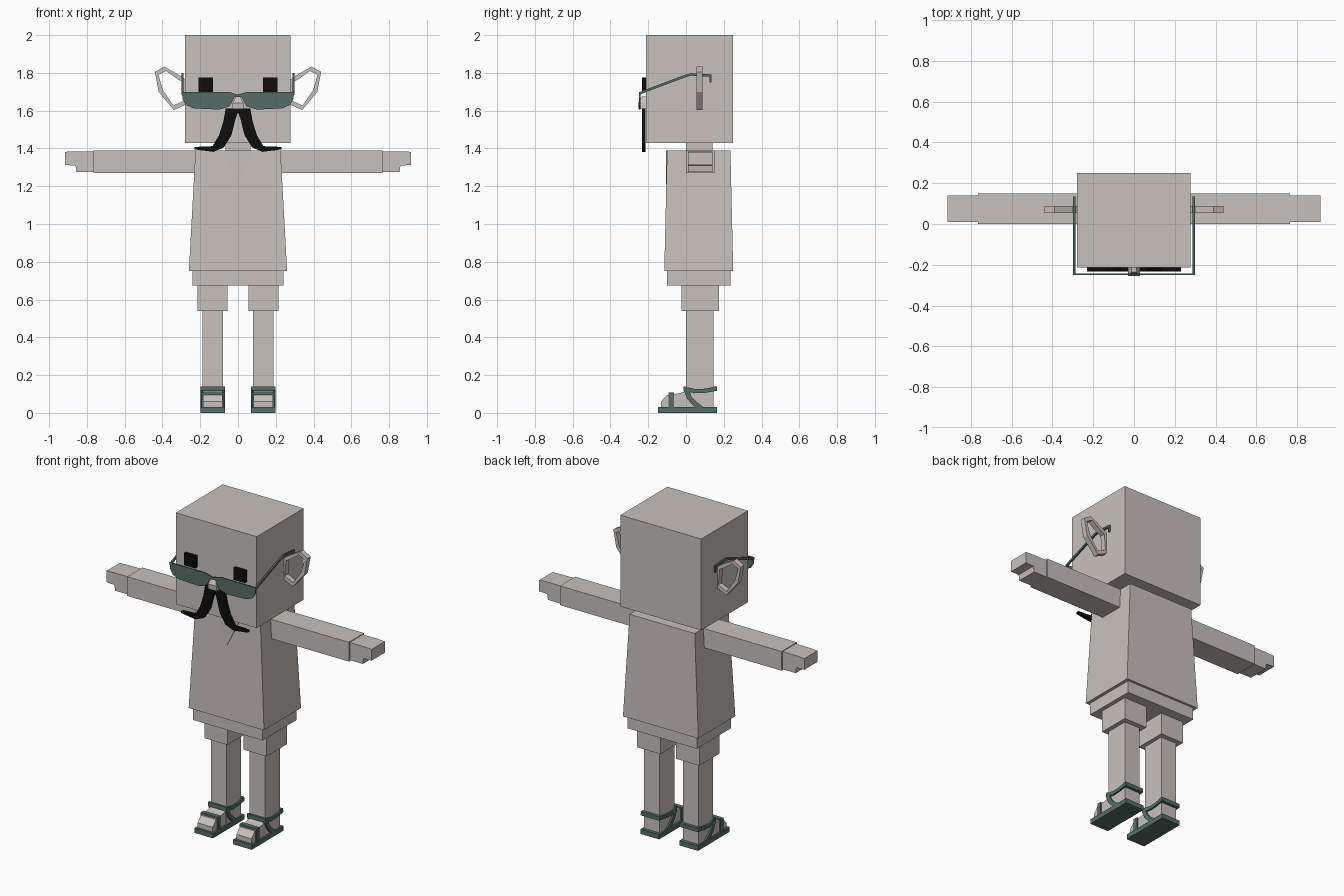
import bpy, bmesh
from mathutils import Vector

cube = bpy.data.objects.get("Cube")
if cube:
    bpy.data.objects.remove(cube, do_unlink=True)


def material(name, rgb):
    m = bpy.data.materials.new(name)
    m.use_nodes = True
    m.diffuse_color = (*rgb, 1)
    bsdf = m.node_tree.nodes["Principled BSDF"]
    bsdf.inputs["Base Color"].default_value = (*rgb, 1)
    bsdf.inputs["Roughness"].default_value = 0.8
    return m


stone = material("warm grey", (0.58, 0.535, 0.505))
green = material("dark green", (0.09, 0.155, 0.135))
black = material("black", (0.004, 0.004, 0.004))


def finish(name, bm, mat):
    bmesh.ops.recalc_face_normals(bm, faces=bm.faces)
    me = bpy.data.meshes.new(name)
    bm.to_mesh(me)
    bm.free()
    me.materials.append(mat)
    ob = bpy.data.objects.new(name, me)
    bpy.context.collection.objects.link(ob)
    return ob


def loft(name, mat, *rings):
    """Skin a stack of equal rings and cap both ends."""
    bm = bmesh.new()
    loops = [[bm.verts.new(p) for p in ring] for ring in rings]
    n = len(loops[0])
    for a, b in zip(loops, loops[1:]):
        for i in range(n):
            j = (i + 1) % n
            bm.faces.new((a[i], a[j], b[j], b[i]))
    bm.faces.new(loops[0])
    bm.faces.new(loops[-1])
    return finish(name, bm, mat)


def rect(x0, x1, y0, y1, z):
    return [(x0, y0, z), (x1, y0, z), (x1, y1, z), (x0, y1, z)]


def box(name, mat, x, y, z):
    return loft(name, mat, rect(*x, *y, z[0]), rect(*x, *y, z[1]))


def front_plate(name, mat, pts, y, s=1):
    """Extrude an x-z outline along y."""
    return loft(name, mat, *[[(s * a, d, b) for a, b in pts] for d in y])


def side_plate(name, mat, pts, x, s=1):
    """Extrude a y-z outline along x."""
    return loft(name, mat, *[[(s * d, a, b) for a, b in pts] for d in x])


def band(path, width):
    """Outline of a strip that follows an open y-z path."""
    vs = [Vector(p) for p in path]
    left, right = [], []
    for i, v in enumerate(vs):
        t = (vs[min(i + 1, len(vs) - 1)] - vs[max(i - 1, 0)]).normalized()
        n = Vector((-t.y, t.x)) * width / 2
        left.append(v + n)
        right.append(v - n)
    return left + right[::-1]


def ring(name, mat, pts, inset, y, s):
    """Flat faceted hoop with an open middle."""
    c = sum((Vector(p) for p in pts), Vector((0, 0))) / len(pts)
    inner = [Vector(p) + (c - Vector(p)).normalized() * inset for p in pts]
    bm = bmesh.new()
    loops = [[bm.verts.new((s * p[0], d, p[1])) for p in ps]
             for ps, d in ((pts, y[0]), (pts, y[1]), (inner, y[1]), (inner, y[0]))]
    for k in range(4):
        a, b = loops[k], loops[(k + 1) % 4]
        for i in range(len(pts)):
            j = (i + 1) % len(pts)
            bm.faces.new((a[i], a[j], b[j], b[i]))
    return finish(name, bm, mat)


# Head, neck and clothing
box("head", stone, (-0.28, 0.278), (-0.213, 0.25), (1.43, 2.0))
box("neck", stone, (-0.065, 0.065), (0, 0.14), (1.36, 1.44))
loft("shirt", stone, rect(-0.26, 0.26, -0.115, 0.25, 0.75),
     rect(-0.225, 0.225, -0.1, 0.235, 1.39))
front_plate("collar", stone, [(-0.088, 1.388), (0.088, 1.388), (0, 1.21)], (-0.107, -0.099))
box("shorts", stone, (-0.24, 0.24), (-0.1, 0.235), (0.675, 0.76))

# Nose and the bridge of the glasses
loft("nose", stone, rect(-0.03, 0.03, -0.252, -0.21, 1.608),
     rect(-0.028, 0.028, -0.255, -0.21, 1.64),
     rect(-0.012, 0.012, -0.235, -0.21, 1.675))

ear = [(0.27, 1.76), (0.305, 1.785), (0.39, 1.833), (0.44, 1.805),
       (0.42, 1.70), (0.34, 1.603), (0.27, 1.635)]
lens = [(0, 1.685), (0.05, 1.70), (0.298, 1.70), (0.293, 1.66), (0.275, 1.63),
        (0.235, 1.612), (0.10, 1.606), (0.045, 1.622), (0.018, 1.672), (0, 1.672)]
whisker = [(0, 1.612), (0.065, 1.612), (0.078, 1.54), (0.10, 1.47), (0.135, 1.412),
           (0.23, 1.408), (0.23, 1.395), (0.13, 1.382), (0.075, 1.405),
           (0.035, 1.47), (0.012, 1.56), (0, 1.592)]
temple = [(-0.248, 1.69), (-0.2, 1.71), (0, 1.785), (0.03, 1.792), (0.135, 1.785)]
hand = [(0.76, 1.275), (0.855, 1.275), (0.86, 1.31), (0.915, 1.312),
        (0.915, 1.382), (0.86, 1.385), (0.76, 1.385)]
foot = [(-0.132, 0.02), (-0.132, 0.06), (-0.1, 0.095), (-0.03, 0.105), (0.03, 0.125),
        (0.145, 0.11), (0.145, 0.02)]

for s, side in ((1, "left"), (-1, "right")):
    def span(a, b):
        return (a, b) if s > 0 else (-b, -a)

    # Face details
    box(side + "_eye", black, span(0.132, 0.21), (-0.234, -0.21), (1.70, 1.775))
    ring(side + "_ear", stone, ear, 0.024, (0.055, 0.088), s)
    front_plate(side + "_moustache", black, whisker, (-0.232, -0.214), s)

    # Glasses
    front_plate(side + "_lens", green, lens, (-0.25, -0.242), s)
    side_plate(side + "_temple", green, band(temple, 0.013), (0.288, 0.298), s)
    box(side + "_temple_tip", green, span(0.288, 0.298), (0.125, 0.136), (1.75, 1.79))

    # Arms
    box(side + "_arm", stone, span(0.2, 0.765), (0, 0.15), (1.27, 1.39))
    front_plate(side + "_hand", stone, hand, (0.01, 0.14), s)

    # Legs
    box(side + "_shorts_leg", stone, span(0.055, 0.215), (-0.025, 0.175), (0.54, 0.69))
    box(side + "_leg", stone, span(0.08, 0.188), (0, 0.145), (0.025, 0.55))
    side_plate(side + "_foot", stone, foot, (0.082, 0.186), s)

    # Sandals
    box(side + "_sole", green, span(0.07, 0.198), (-0.147, 0.165), (0, 0.03))
    box(side + "_toe_strap", green, span(0.075, 0.193), (-0.092, -0.064), (0.03, 0.108))
    box(side + "_ankle_front", green, span(0.07, 0.198), (-0.012, 0.003), (0.115, 0.14))
    box(side + "_ankle_back", green, span(0.07, 0.198), (0.142, 0.163), (0.115, 0.14))
    for edge, x in (("inner", (0.07, 0.083)), ("outer", (0.185, 0.198))):
        side_plate(f"{side}_{edge}_ankle_strap", green,
                   band([(-0.01, 0.128), (0.05, 0.115), (0.1, 0.117), (0.163, 0.128)], 0.022), x, s)
        side_plate(f"{side}_{edge}_diagonal_strap", green,
                   band([(0, 0.125), (0.018, 0.08), (0.045, 0.05), (0.08, 0.024)], 0.026), x, s)
